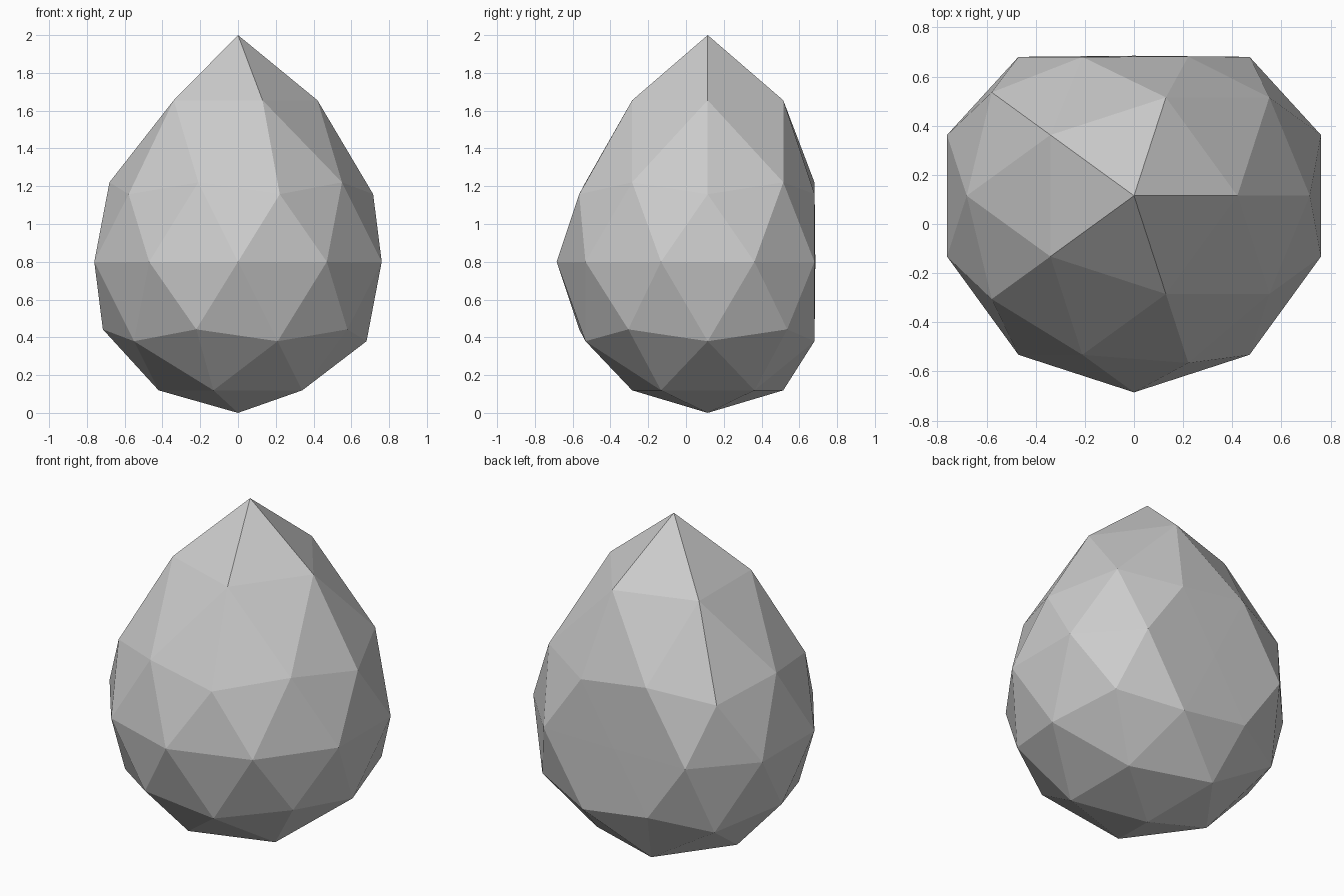
import bpy

cube = bpy.data.objects.get("Cube")
if cube:
    bpy.data.objects.remove(cube, do_unlink=True)

RADIUS = 0.8
CENTRE_Y = 0.115
BACK_START, BACK_Y = 0.76, 0.68

# Plain grey material
grey = bpy.data.materials.new("grey")
grey.use_nodes = True
color = (0.6, 0.6, 0.6, 1)
grey.diffuse_color = color
grey.node_tree.nodes["Principled BSDF"].inputs["Base Color"].default_value = color

# Faceted body from a low-poly ball
bpy.ops.mesh.primitive_ico_sphere_add(subdivisions=2, radius=RADIUS, location=(0, 0, 0))
body = bpy.context.object
body.name = body.data.name = "faceted_drop"

# Pull the crown to a point and flatten the back
for v in body.data.vertices:
    height = v.co.z / RADIUS
    v.co.z += RADIUS
    v.co.y += CENTRE_Y
    if height > 0.95:
        v.co.z = 2.0
    elif height > 0.7:
        v.co.z = 1.655
    if v.co.y > BACK_START - 0.01:
        v.co.y = BACK_Y + 0.03 * (v.co.y - BACK_START)

body.data.materials.clear()
body.data.materials.append(grey)
bpy.ops.object.shade_flat()
